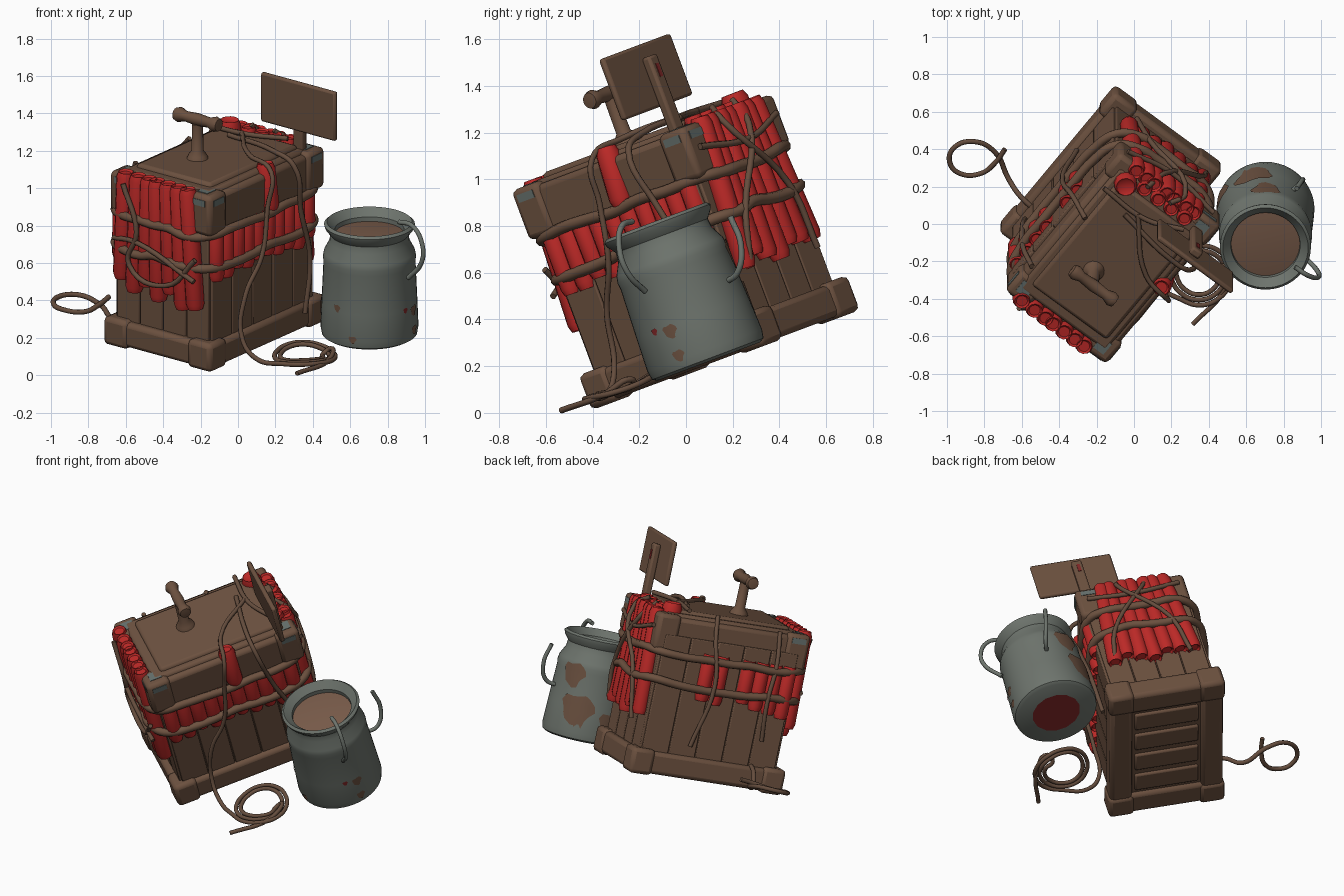
import bpy
import bmesh
import math
import random
from mathutils import Matrix, Vector

random.seed(4)
default_cube = bpy.data.objects.get("Cube")
if default_cube:
    bpy.data.objects.remove(default_cube)


def material(name, red, green, blue):
    mat = bpy.data.materials.new(name)
    mat.use_nodes = True
    colour = (red, green, blue, 1)
    mat.diffuse_color = colour
    mat.node_tree.nodes["Principled BSDF"].inputs["Base Color"].default_value = colour
    return mat


wood = material("brown wood", .15, .082, .05)
cord = material("dark rope", .13, .074, .047)
red = material("red paper", .5, .022, .02)
dark_red = material("dark red", .22, .02, .02)
metal = material("grey metal", .155, .175, .153)
rust = material("rust brown", .15, .083, .052)
sludge = material("light brown sludge", .19, .105, .068)
worn = material("worn teal grey", .13, .16, .15)

# The whole group leans forward; the crate is also turned on its base
lean = Matrix.Translation((-.125, .165, .24)) @ Matrix.Rotation(math.radians(20.5), 4, "X")
crate = lean @ Matrix.Rotation(math.radians(52), 4, "Z")
can = lean @ Matrix.Translation((.828, -.07, .005))
world = Matrix()


def add_mesh(name, bm, mat, frame):
    bmesh.ops.recalc_face_normals(bm, faces=bm.faces)
    mesh = bpy.data.meshes.new(name)
    bm.to_mesh(mesh)
    bm.free()
    mesh.materials.append(mat)
    obj = bpy.data.objects.new(name, mesh)
    bpy.context.collection.objects.link(obj)
    obj.matrix_world = frame
    return obj


def box(name, mat, low, high, bevel=.015):
    """Box between two corners in the crate frame."""
    low, high = Vector(low), Vector(high)
    bm = bmesh.new()
    size = Matrix.Diagonal((*(high - low), 1))
    bmesh.ops.create_cube(bm, size=1, matrix=Matrix.Translation((low + high) / 2) @ size)
    obj = add_mesh(name, bm, mat, crate)
    if bevel:
        mod = obj.modifiers.new("Bevel", "BEVEL")
        mod.width = bevel
        mod.segments = 2


def lathe(name, mat, profile, frame, steps=40):
    bm = bmesh.new()
    verts = [bm.verts.new((r, 0, z)) for r, z in profile]
    edges = [bm.edges.new(pair) for pair in zip(verts, verts[1:])]
    bmesh.ops.spin(bm, geom=verts + edges, axis=(0, 0, 1), cent=(0, 0, 0),
                   steps=steps, angle=math.tau)
    bmesh.ops.remove_doubles(bm, verts=bm.verts, dist=.0005)
    add_mesh(name, bm, mat, frame)


def tube(name, mat, points, radius, frame=crate, cyclic=False):
    curve = bpy.data.curves.new(name, "CURVE")
    curve.dimensions = "3D"
    curve.bevel_depth = radius
    curve.bevel_resolution = 2
    curve.resolution_u = 6
    curve.use_fill_caps = True
    spline = curve.splines.new("BEZIER")
    spline.bezier_points.add(len(points) - 1)
    for knot, co in zip(spline.bezier_points, points):
        knot.co = co
        knot.handle_left_type = knot.handle_right_type = "AUTO"
    spline.use_cyclic_u = cyclic
    curve.materials.append(mat)
    obj = bpy.data.objects.new(name, curve)
    bpy.context.collection.objects.link(obj)
    obj.matrix_world = frame


def stick(x, y, bottom, top, radius, fan=0):
    """Paper-wrapped stick with pinched ends and a recessed tip."""
    length = top - bottom
    lift = Matrix.Translation((x, y, bottom))
    turn = Matrix.Rotation(fan + random.uniform(-.02, .02), 4, "X")
    r = radius
    lathe("red_stick", red, [(0, .015), (r * .6, .015), (r * .8, 0), (r, .03),
          (r, length - .03), (r * .8, length), (r * .6, length - .01),
          (0, length - .01)], crate @ lift @ turn, 12)


# Crate body with raised planks
box("crate_body", wood, (-.44, -.315, .03), (.44, .31, .92))
for side in (-1, 1):
    for i in range(5):
        x = -.44 + i * .176
        y = side * .315
        box("side_plank", wood, (x + .003, y - .012, .08), (x + .173, y + .012, .86), .006)
    for i in range(4):
        y = -.315 + i * .1575
        x = side * .44
        box("end_plank", wood, (x - .012, y + .003, .08), (x + .012, y + .154, .86), .006)

# Base frame, lid frame and their corner blocks; the lid is short on one side
lid_edge = {-1: -.28, 1: .245}
for sx in (-1, 1):
    x = sx * .42
    box("base_end_beam", wood, (x - .075, -.34, -.005), (x + .075, .34, .135), .025)
    x = sx * .41
    box("lid_end_beam", wood, (x - .055, -.3, .76), (x + .055, .27, .965), .025)
    for sy, edge in lid_edge.items():
        box("base_corner", wood, (sx * .43 - .075, sy * .285 - .08, -.015),
            (sx * .43 + .075, sy * .285 + .08, .145), .025)
        box("lid_corner", wood, (sx * .425 - .075, edge - .08, .755),
            (sx * .425 + .075, edge + .08, .985), .025)
for sy, edge in lid_edge.items():
    y = sy * .285
    box("base_side_beam", wood, (-.47, y - .07, -.005), (.47, y + .07, .135), .025)
    box("lid_side_beam", wood, (-.42, edge - .065, .75), (.42, edge + .065, .97), .025)
box("lid_panel", wood, (-.44, -.31, .9), (.44, .28, .99), .02)
box("lid_raised_top", wood, (-.38, -.27, .96), (.38, .24, 1.01), .02)

# Underside slats
box("bottom_panel", wood, (-.42, -.3, .02), (.42, .3, .06), 0)
for i in range(4):
    x = -.255 + i * .17
    box("bottom_slat", wood, (x - .065, -.2, .003), (x + .065, .2, .04), .012)

# Worn metal plates on three lid corners
for sx, sy in ((-1, 1), (-1, -1), (1, -1)):
    x, y = sx * .425, lid_edge[sy]
    box("worn_top_plate", worn, (x - .035, y - .03, .984), (x + .04, y + .04, .988), 0)
    for nx, ny in ((sx, 0), (0, sy)):
        px, py = x + nx * .075, y + ny * .08
        wx, wy = (.003, .045) if nx else (.045, .003)
        box("worn_edge_plate", worn, (px - wx, py - wy, .925), (px + wx, py + wy, .96), 0)

# Bundled sticks, fanned on the two ends and short on the long sides
for i in range(-3, 4):
    stick(-.485, i * .083, .34 + random.uniform(-.04, .06), 1.0, .05, i * .02)
    stick(.475, i * .083, .32 + random.uniform(-.03, .05), 1.0, .049, i * .025)
for i in range(10):
    stick(-.4 + i * .088, -.322, .48 + random.uniform(-.03, .03), .77, .045)
for i in (0, 1, 2, 3, 5, 6):
    stick(-.4 + i * .088, .325, .48 + random.uniform(-.03, .03), .78, .046)
stick(.04, -.345, .76, 1.02, .052, -.12)
stick(.385, .2, .9, 1.045, .062)
for y in (-.17, -.08, .01, .1):
    stick(.425, y, .9, 1.015, .045)

# Thick bands around the bundle
for height, name in ((.75, "upper_band"), (.57, "lower_band")):
    loop = []
    for i in range(24):
        a = math.tau * i / 24
        c, s = math.cos(a), math.sin(a)
        k = (abs(c) ** 5 + abs(s) ** 5) ** (-1 / 5)
        loop.append((.525 * c * k, .365 * s * k, height + random.uniform(-.012, .012)))
    tube(name, wood, loop, .025, cyclic=True)

# Plunger with a cross bar
lathe("plunger_post", wood, [(0, 0), (.06, 0), (.05, .025), (.032, .05), (.03, .2), (0, .22)],
      crate @ Matrix.Translation((-.11, .03, 1.005)), 16)
bar = crate @ Matrix.Translation((-.11, .03, 1.23)) @ Matrix.Rotation(math.pi / 2, 4, "X")
lathe("plunger_bar", wood, [(0, -.15), (.034, -.145), (.042, -.12), (.028, -.08), (.034, 0),
      (.028, .08), (.042, .12), (.034, .145), (0, .15)], bar, 16)

# Blank sign on its post
box("sign_board", wood, (.345, -.545, 1.1), (.375, -.04, 1.38), .012)
box("sign_post", wood, (.375, -.3, .85), (.42, -.235, 1.32), .012)
box("sign_post_stain", dark_red, (.419, -.275, 1.22), (.423, -.255, 1.28), 0)

# Metal can, its contents and loop handles
lathe("can", metal, [(0, 0), (.235, 0), (.255, .012), (.262, .05), (.256, .2), (.246, .42),
      (.249, .45), (.243, .48), (.214, .535), (.21, .575), (.237, .61), (.243, .63),
      (.228, .643), (.185, .6), (.18, .5), (0, .5)], can, 48)
lathe("can_contents", sludge, [(0, .585), (.12, .582), (.184, .575)], can)
tube("front_handle", metal, [(.86, -.23, .82), (.93, -.275, .8), (.985, -.285, .7),
     (.98, -.25, .6), (.91, -.175, .52)], .013, world)
tube("rear_handle", metal, [(.84, .17, .56), (.89, .22, .6), (.9, .235, .72),
     (.87, .19, .84)], .013, world)


def can_patch(name, mat, degrees, height, size):
    """Thin curved patch hugging the can wall."""
    bm = bmesh.new()
    wall = .268 - .04 * height
    rings = []
    for ring in range(1, 4):
        row = []
        for i in range(16):
            t = math.tau * i / 16
            r = size * ring / 3 * (1 + .15 * math.sin(3 * t) + .1 * math.cos(5 * t))
            a = math.radians(degrees) + r * math.cos(t) / .25
            row.append(bm.verts.new((wall * math.cos(a), wall * math.sin(a),
                                     height + r * math.sin(t))))
        rings.append(row)
    bm.faces.new(rings[0])
    for inner, outer in zip(rings, rings[1:]):
        for i in range(16):
            j = (i + 1) % 16
            bm.faces.new((inner[i], inner[j], outer[j], outer[i]))
    add_mesh(name, bm, mat, can)


for degrees, height, size in ((-132, .22, .02), (-25, .07, .025), (-25, .18, .03),
                              (-110, .06, .02), (106, .19, .1), (158, .13, .08),
                              (90, .4, .075)):
    can_patch("rust_patch", rust, degrees, height, size)
can_patch("red_patch", dark_red, -42, .2, .015)
lathe("can_bottom_stain", dark_red, [(0, -.004), (.15, -.004)], can, 14)

# Long rope from the lid down to a coil on the ground
path = [(.3, .05, 1.03), (.05, -.2, 1.03), (0, -.385, .99), (-.04, -.39, .8), (-.1, -.4, .55),
        (-.22, -.38, .35), (-.27, -.4, .12), (-.27, -.5, .03)]
for i in range(25):
    a = math.pi + i * math.tau / 10
    r = .18 - i * .003
    path.append((-.06 + r * math.cos(a), -.65 + r * math.sin(a), .03 + .01 * math.sin(a * 2)))
path += [(.06, -.74, .05), (-.05, -.81, .03), (-.31, -.8, .03)]
tube("coiled_rope", cord, path, .013)

# Looped rope trailing off the far side
tube("loose_rope", cord, [(-.48, .04, .34), (-.6, .14, .36), (-.67, .24, .31), (-.74, .38, .38),
     (-.85, .44, .43), (-.96, .41, .42), (-.985, .33, .38), (-.93, .27, .35), (-.82, .27, .34),
     (-.74, .33, .38), (-.69, .4, .42)], .014, world)

# Thin lashings draped over the crate
for points in (
        [(.25, .1, 1.02), (.2, -.25, 1.02), (.2, -.38, .97), (.25, -.39, .7), (.33, -.39, .4), (.3, -.38, .1)],
        [(.1, .25, 1.01), (.12, .34, .9), (.08, .39, .6), (.14, .34, .2)],
        [(-.3, .3, .98), (-.3, .36, .78), (-.28, .38, .55), (-.31, .34, .3)],
        [(.45, -.05, 1.02), (.52, -.1, .95), (.54, .15, .6), (.51, .22, .3)],
        [(.45, .1, 1.02), (.53, .05, .9), (.54, -.2, .55), (.51, -.25, .35)],
        [(.51, -.3, .88), (.54, 0, .84), (.51, .28, .9)],
        [(-.54, .2, .95), (-.55, .1, .7), (-.55, .15, .5), (-.55, -.1, .44), (-.53, -.28, .62)],
        [(-.52, .28, .62), (-.55, .1, .64), (-.54, -.28, .5)],
        [(.3, .28, 1.02), (.3, 0, 1.03), (.38, -.2, 1.03)]):
    tube("lashing", cord, points, .014)

# Smooth rounded parts while keeping sharp edges
bpy.ops.object.select_all(action="DESELECT")
for obj in bpy.context.collection.objects:
    if obj.type == "MESH":
        obj.select_set(True)
        bpy.context.view_layer.objects.active = obj
bpy.ops.object.shade_smooth_by_angle(angle=math.radians(40))
